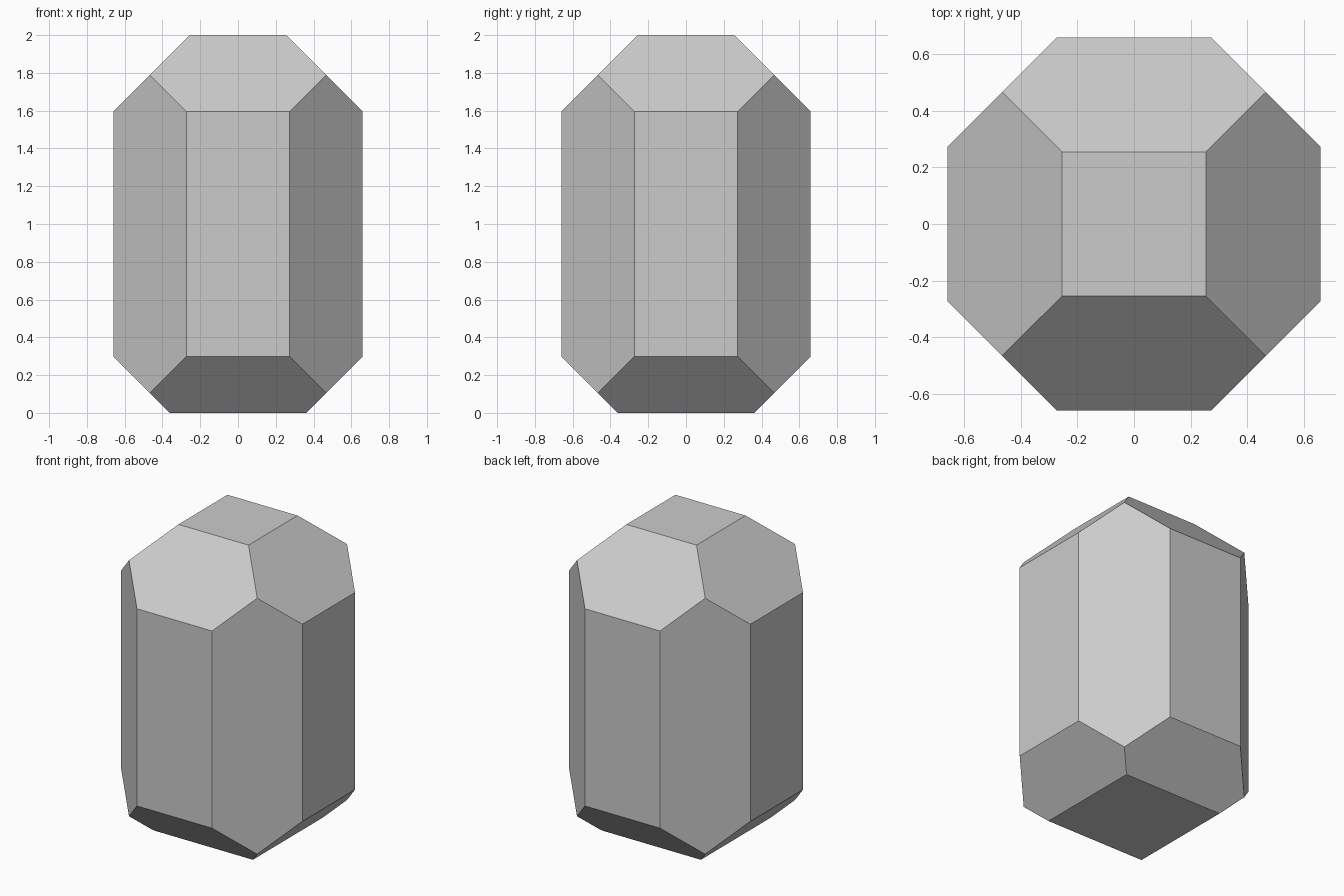
import bpy, bmesh
from mathutils import Vector, Matrix

if "Cube" in bpy.data.objects:
    bpy.data.objects.remove(bpy.data.objects["Cube"])

R = 0.66          # half width across the flats
HEIGHT = 2.0
TOP, BASE = 0.255, 0.362   # half widths of the flat top and base squares


def cut(bm, point, normal):
    """Slice off everything beyond a plane and cap the opening."""
    res = bmesh.ops.bisect_plane(
        bm, geom=bm.verts[:] + bm.edges[:] + bm.faces[:], dist=1e-5,
        plane_co=point, plane_no=normal, clear_outer=True)
    edges = [e for e in res["geom_cut"] if isinstance(e, bmesh.types.BMEdge)]
    bmesh.ops.contextual_create(bm, geom=edges)


# Block to be cut into a faceted stone
bm = bmesh.new()
bmesh.ops.create_cube(bm, size=1, matrix=Matrix.Translation((0, 0, HEIGHT / 2))
                      @ Matrix.Diagonal((2 * R, 2 * R, HEIGHT, 1)))

for i in range(4):
    turn = Matrix.Rotation(i * 1.5707963268, 3, 'Z')
    # Vertical corner facet, making a regular octagon
    diagonal = Vector((1, 1, 0)).normalized()
    cut(bm, turn @ (diagonal * R), turn @ diagonal)
    # Sloping facets of crown and base
    cut(bm, turn @ Vector((TOP, 0, HEIGHT)), turn @ Vector((1, 0, 1)).normalized())
    cut(bm, turn @ Vector((BASE, 0, 0)), turn @ Vector((1, 0, -1)).normalized())

bmesh.ops.recalc_face_normals(bm, faces=bm.faces[:])
mesh = bpy.data.meshes.new("faceted_stone")
bm.to_mesh(mesh)
bm.free()
bpy.context.collection.objects.link(bpy.data.objects.new("faceted_stone", mesh))
